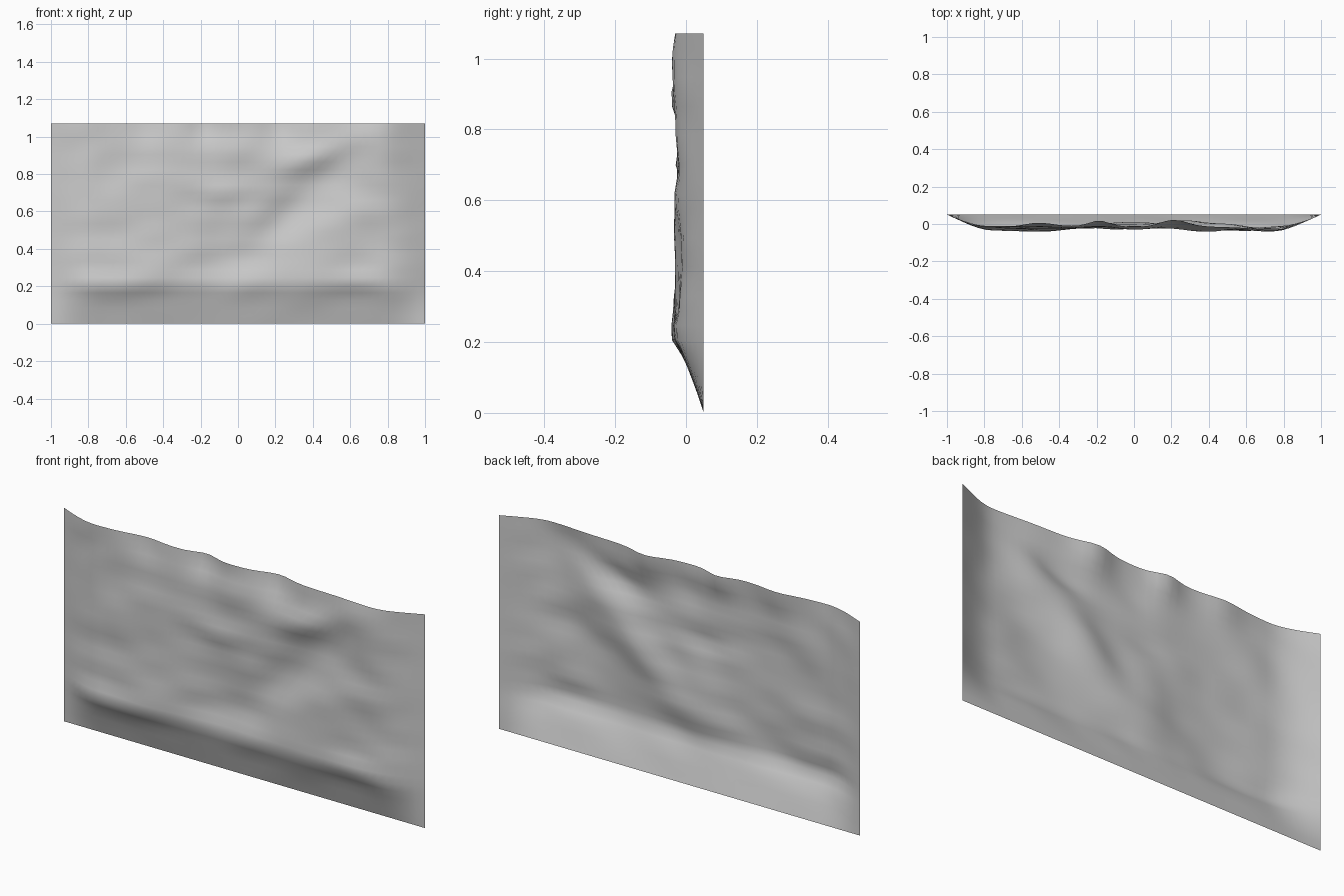
import bpy, bmesh, math
from mathutils import noise, Vector

if "Cube" in bpy.data.objects:
    bpy.data.objects.remove(bpy.data.objects["Cube"])

WIDTH, HEIGHT, BACK, MAX_DEPTH = 2.0, 1.07, 0.05, 0.102
NX, NZ = 48, 26

# bulges (+) and hollows (-): x, z, radius along, radius across, tilt in degrees, depth
FORMS = [
    (-0.45, 0.36, 0.17, 0.22, 0, 0.016),
    (-0.10, 0.40, 0.13, 0.24, 0, -0.018),
    (0.25, 0.58, 0.36, 0.10, 45, -0.032),
    (0.50, 0.42, 0.30, 0.13, 45, 0.020),
    (0.42, 0.90, 0.20, 0.06, 20, 0.026),
    (0.72, 0.95, 0.15, 0.20, 0, 0.022),
    (0.21, 1.06, 0.10, 0.09, 0, -0.038),
    (-0.18, 1.06, 0.08, 0.09, 0, -0.035),
    (-0.50, 1.06, 0.11, 0.10, 0, -0.022),
    (-0.02, 0.92, 0.12, 0.07, 15, 0.016),
    (-0.40, 0.76, 0.22, 0.10, 15, 0.014),
    (-0.08, 0.70, 0.14, 0.04, 0, 0.015),
    (-0.60, 0.22, 0.30, 0.06, 0, 0.020),
    (0.10, 0.22, 0.25, 0.06, 0, 0.012),
    (0.66, 0.22, 0.22, 0.06, -5, 0.018),
]


def ramp(distance, width):
    t = min(1.0, max(0.0, distance / width))
    return math.sin(t * math.pi / 2)


def depth(x, z):
    d = 0.066
    for cx, cz, rx, rz, tilt, amount in FORMS:
        a = math.radians(tilt)
        u = ((x - cx) * math.cos(a) + (z - cz) * math.sin(a)) / rx
        v = ((z - cz) * math.cos(a) - (x - cx) * math.sin(a)) / rz
        d += amount * math.exp(-u * u - v * v)
    # horizontal rock ledges
    d += 0.010 * noise.noise(Vector((x * 4.5, 3.7, z * 9)))
    # side and foot edges lean back to the wall plane
    d *= ramp(1 - abs(x), 0.24) * min(1.0, z / 0.21)
    return min(MAX_DEPTH, d)


# open rock face sheet
bm = bmesh.new()
grid = []
for j in range(NZ + 1):
    z = HEIGHT * j / NZ
    row = []
    for i in range(NX + 1):
        x = WIDTH * (i / NX - 0.5)
        row.append(bm.verts.new((x, BACK - depth(x, z), z)))
    grid.append(row)
for j in range(NZ):
    for i in range(NX):
        bm.faces.new((grid[j][i], grid[j][i + 1], grid[j + 1][i + 1], grid[j + 1][i]))
mesh = bpy.data.meshes.new("rock_wall")
bm.to_mesh(mesh)
bm.free()
mesh.shade_smooth()
wall = bpy.data.objects.new("rock_wall", mesh)
bpy.context.collection.objects.link(wall)
